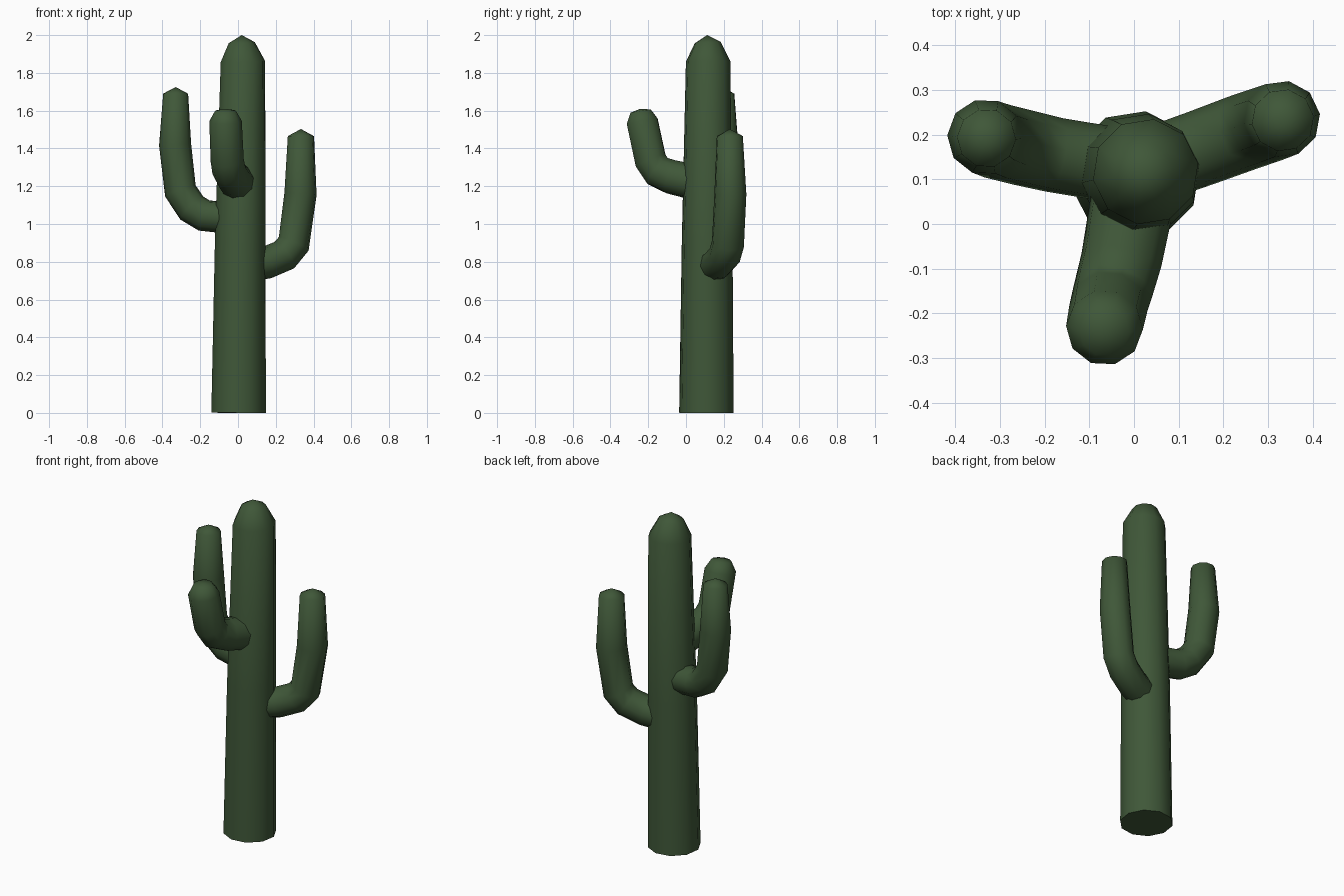
import bpy, bmesh, math
from mathutils import Vector

if "Cube" in bpy.data.objects:
    bpy.data.objects.remove(bpy.data.objects["Cube"])

green = bpy.data.materials.new("cactus green")
green.diffuse_color = (0.05, 0.096, 0.04, 1)
green.use_nodes = True
green.node_tree.nodes["Principled BSDF"].inputs["Base Color"].default_value = green.diffuse_color


def tube(name, rings, tip, sides=10):
    """Sweep rounded rings (x, y, z, radius) and close them with a pointed dome."""
    bm = bmesh.new()
    pts = [Vector(r[:3]) for r in rings]
    ends = pts + [Vector(tip)]
    tangent = (pts[1] - pts[0]).normalized()
    side = tangent.orthogonal().normalized()
    loops = []
    for i, p in enumerate(pts):
        a = (ends[i + 1] - p).normalized()
        b = (p - pts[i - 1]).normalized() if i else a
        new = (a + b).normalized()
        side = tangent.rotation_difference(new) @ side   # keep rings untwisted
        tangent = new
        other = tangent.cross(side)
        loops.append([bm.verts.new(p + rings[i][3] * (
            math.cos(t) * side + math.sin(t) * other))
            for t in (2 * math.pi * k / sides for k in range(sides))])
    apex = bm.verts.new(tip)
    bm.faces.new(loops[0][::-1])
    for k in range(sides):
        n = (k + 1) % sides
        for lo, hi in zip(loops, loops[1:]):
            bm.faces.new((lo[k], lo[n], hi[n], hi[k]))
        bm.faces.new((loops[-1][k], loops[-1][n], apex))
    bmesh.ops.recalc_face_normals(bm, faces=bm.faces)
    # smooth body with a crisp base edge
    for f in bm.faces:
        f.smooth = True
    for e in bm.edges:
        e.smooth = e.calc_face_angle(0) < math.radians(65)
    mesh = bpy.data.meshes.new(name)
    bm.to_mesh(mesh)
    bm.free()
    mesh.materials.append(green)
    bpy.context.collection.objects.link(bpy.data.objects.new(name, mesh))


# Main stem
tube("trunk", [(0.003, 0.108, 0, 0.146), (0.012, 0.112, 0.9, 0.136),
               (0.026, 0.117, 1.86, 0.119), (0.02, 0.115, 1.96, 0.07)],
     (0.02, 0.112, 2.0))

# Three upturned arms
tube("left_arm", [(-0.03, 0.13, 1.03, 0.085), (-0.18, 0.155, 1.045, 0.085),
                  (-0.245, 0.17, 1.085, 0.086), (-0.305, 0.185, 1.175, 0.086),
                  (-0.333, 0.195, 1.42, 0.085), (-0.33, 0.192, 1.69, 0.066)],
     (-0.33, 0.192, 1.725))
tube("right_arm", [(0.05, 0.135, 0.775, 0.085), (0.15, 0.17, 0.795, 0.086),
                   (0.245, 0.205, 0.835, 0.087), (0.295, 0.222, 0.895, 0.087),
                   (0.331, 0.235, 1.16, 0.086), (0.333, 0.232, 1.465, 0.07)],
     (0.333, 0.232, 1.503))
tube("front_arm", [(0.0, 0.07, 1.215, 0.096), (-0.028, -0.08, 1.25, 0.092),
                   (-0.047, -0.15, 1.28, 0.09), (-0.057, -0.187, 1.335, 0.088),
                   (-0.066, -0.232, 1.545, 0.086), (-0.066, -0.24, 1.598, 0.056)],
     (-0.066, -0.242, 1.61))
